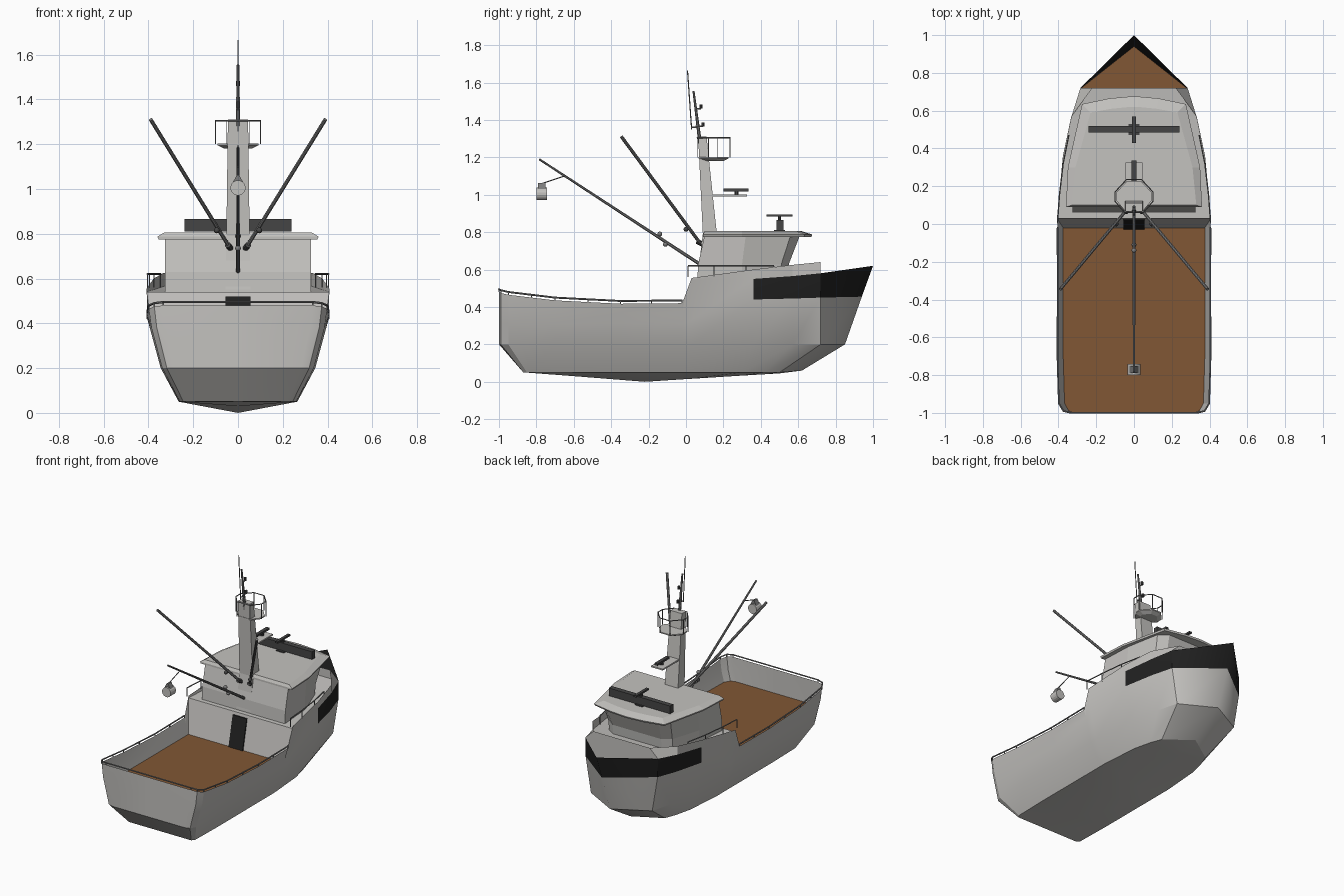
import bpy, math
from mathutils import Vector

cube = bpy.data.objects.get("Cube")
if cube:
    bpy.data.objects.remove(cube)


def material(name, r, g, b):
    m = bpy.data.materials.new(name)
    m.use_nodes = True
    m.diffuse_color = (r, g, b, 1)
    m.node_tree.nodes["Principled BSDF"].inputs["Base Color"].default_value = (r, g, b, 1)
    return m


PAINT = material("pale grey paint", .55, .54, .52)
BLACK = material("black paint", .015, .015, .015)
WOOD = material("brown deck wood", .22, .095, .035)
STEEL = material("grey steel", .2, .2, .2)
DARK = material("dark grey metal", .06, .06, .06)


def mesh(name, verts, faces, mats, mirror=False, smooth=False):
    me = bpy.data.meshes.new(name)
    me.from_pydata([tuple(v) for v in verts], [], faces)
    me.update()
    ob = bpy.data.objects.new(name, me)
    bpy.context.scene.collection.objects.link(ob)
    for m in mats:
        me.materials.append(m)
    if mirror:
        mod = ob.modifiers.new("mirror", "MIRROR")
        mod.use_clip = True
    if smooth:
        bpy.ops.object.select_all(action="DESELECT")
        ob.select_set(True)
        bpy.context.view_layer.objects.active = ob
        bpy.ops.object.shade_smooth_by_angle(angle=math.radians(22))
    return ob


def loft(name, rings, mat, smooth=False):
    """Skin closed rings of equal length and cap both ends."""
    n = len(rings[0])
    faces = [(k*n + i, k*n + (i+1) % n, (k+1)*n + (i+1) % n, (k+1)*n + i)
             for k in range(len(rings)-1) for i in range(n)]
    last = (len(rings)-1)*n
    faces += [tuple(reversed(range(n))), tuple(range(last, last+n))]
    return mesh(name, [v for r in rings for v in r], faces, [mat], smooth=smooth)


def rod(name, a, b, r, mat, sides=8, r_end=None):
    a, b = Vector(a), Vector(b)
    q = (b-a).to_track_quat("Z", "Y")
    circle = [Vector((math.cos(t), math.sin(t), 0))
              for t in (2*math.pi*(i+.5)/sides for i in range(sides))]
    return loft(name, [[a + q @ (c*r) for c in circle],
                       [b + q @ (c*(r if r_end is None else r_end)) for c in circle]],
                mat, smooth=sides > 6)


def box(name, x, y, z, mat):
    return loft(name, [[(x[0], y[0], h), (x[1], y[0], h), (x[1], y[1], h), (x[0], y[1], h)]
                       for h in z], mat)


def ball(name, place, r, mat):
    bpy.ops.mesh.primitive_uv_sphere_add(segments=12, ring_count=8, radius=r, location=place)
    ob = bpy.context.object
    ob.name = name
    ob.data.materials.append(mat)
    bpy.ops.object.shade_smooth()


def rail(name, points, drop, r, mat):
    """Handrail along points, with a post under each point."""
    for a, b in zip(points, points[1:]):
        rod(name, a, b, r, mat, 6)
    for p in points:
        rod(name + "_post", p, Vector(p) - Vector((0, 0, drop)), r*.8, mat, 4)


def both(points, s):
    return [(s*x, y, z) for x, y, z in points]


def outline(half, z):
    """Symmetric plan ring from its right-hand half, listed aft to forward."""
    return [(x, y, z) for x, y in half] + [(-x, y, z) for x, y in reversed(half)]


# Hull stations: bottom y, chine y, upper y, keel z, width, three upper heights
stations = [
    (-.87, -1, -1, .05, .82, .31, .38, .48),
    (-.87, -.99, -.99, .05, .92, .31, .38, .475),
    (-.85, -.95, -.95, .049, .98, .31, .38, .465),
    (-.6, -.7, -.7, .03, 1, .31, .37, .435),
    (-.22, -.35, -.35, 0, 1, .31, .37, .417),
    (-.02, -.02, -.02, .013, 1, .31, .37, .42),
    (.03, .03, .03, .016, 1, .33, .54, .555),
    (.3, .36, .36, .033, .92, .44, .55, .6),
    (.42, .57, .57, .04, .81, .445, .565, .625),
    (.5, .72, .72, .045, .695, .45, .58, .64)]


def beam(z):
    knots = [(.05, .265), (.2, .345), (.42, .405), (.64, .41)]
    for (z0, x0), (z1, x1) in zip(knots, knots[1:]):
        if z <= z1:
            return x0 + (x1-x0)*(z-z0)/(z1-z0)
    return .41


verts = []
for low, mid, up, keel, w, za, zb, zc in stations:
    verts += [(0, low, keel), (w*beam(.05), low, .05), (w*beam(.2), mid, .2)]
    verts += [(w*beam(z), up, z) for z in (za, zb, zc)]
verts[-1] = (.22, .72, .64)
N = len(stations)
verts += [(0, .62, .06), (0, .62, .06), (0, .85, .2), (0, .94, .455), (0, 1, .62)]
faces, tint = [], []
for s in range(N):
    for r in range(5 if s < N-1 else 4):
        a, b = s*6 + r, (s+1)*6 + r
        faces.append((a, b, b+1, a+1) if (s < N-1 or r) else (a, b, a+1))
        tint.append(int(r == 3 and s >= 7))
# Transom and breakwater close the two ends
c = len(verts)
verts += [(0, -1, .2), (0, -1, .48), (0, .72, .45), (0, .72, .64)]
e = (N-1)*6
faces += [(0, 1, 2, c), (c, 2, 3, 4, 5, c+1), (c+2, e+3, e+4, e+5, c+3)]
tint += [0, 0, 0]
hull = mesh("hull", verts, faces, [PAINT, BLACK], mirror=True, smooth=True)
for p, t in zip(hull.data.polygons, tint):
    p.material_index = t


def deck(name, first, last, row, mat):
    edge = [verts[s*6 + row] for s in range(first, last+1)]
    pts = edge + [(0, p[1], p[2]) for p in edge]
    n = len(edge)
    mesh(name, pts, [(i, i+1, n+i+1, n+i) for i in range(n-1)], [mat], mirror=True)


deck("main_deck", 0, 5, 3, WOOD)
deck("upper_deck", 6, N-1, 4, PAINT)
mesh("bow_deck", [(.278, .721, .46), (0, .94, .46), (-.278, .721, .46)], [(0, 1, 2)], [WOOD])
mesh("aft_bulkhead", [verts[33], verts[40], (0, .03, .54), (0, -.02, .31)],
     [(0, 1, 2, 3)], [PAINT], mirror=True)
loft("aft_door", [[(x, -.028, .31), (x, .018, .52), (x, .026, .52), (x, -.02, .31)]
                  for x in (-.055, .055)], BLACK)

# Bulwark rails
stern = [Vector(verts[s*6 + 5]) for s in range(6)]
path = [stern[0]]
for a, b in zip(stern, stern[1:]):
    n = 2 if (b-a).length > .2 else 1
    path += [a.lerp(b, (i+1)/n) for i in range(n)]
path = [p + Vector((0, 0, .015)) for p in path]
for s in (1, -1):
    rail("stern_rail", both(path, s), .015, .005, STEEL)
    rail("side_rail", both([(.405, .01, .62), (.395, .15, .62), (.375, .32, .62),
                            (.345, .47, .62)], s), .06, .004, STEEL)
rod("transom_rail", path[0], (-path[0].x, path[0].y, path[0].z), .005, STEEL, 6)

# Wheelhouse and its roof
loft("wheelhouse", [
    outline([(.325, .06), (.315, .3), (.25, .5), (.19, .54)], .53),
    outline([(.325, .065), (.315, .3), (.25, .51), (.19, .55)], .63),
    outline([(.325, .1), (.315, .32), (.27, .56), (.21, .61)], .785)], PAINT)
loft("wheelhouse_roof", [
    outline([(.355, .09), (.345, .3), (.27, .63), (.13, .66), (.02, .67)], .775),
    outline([(.36, .09), (.35, .3), (.275, .635), (.13, .665), (.02, .675)], .787),
    outline([(.33, .1), (.31, .3), (.23, .59), (.12, .61), (.02, .62)], .805)], PAINT)

# Roof radar
box("roof_light_bar", (-.24, .24), (.485, .52), (.81, .865), DARK)
box("roof_bar_foot", (-.03, .03), (.47, .53), (.8, .812), DARK)
rod("scanner_stem", (0, .5, .86), (0, .5, .885), .01, DARK)
box("scanner_arm", (-.01, .01), (.43, .57), (.883, .895), DARK)

# Mast, radar shelf and lookout
loft("mast", [[(-w, a, z), (w, a, z), (w, b, z), (-w, b, z)]
              for w, a, b, z in ((.055, .06, .19, .55), (.052, .09, .165, .79),
                                 (.045, .065, .11, 1.31))], PAINT)
box("radar_shelf", (-.045, .045), (.11, .325), (.99, 1), PAINT)
rod("radar_stem", (0, .27, 1), (0, .27, 1.02), .012, DARK)
box("radar_arm", (-.012, .012), (.2, .335), (1.018, 1.032), DARK)
nest = [(.05, .06), (.1, .12), (.1, .17), (.04, .235)]
loft("lookout_floor", [outline([(x*k, .15 + (y-.15)*k) for x, y in nest], z)
                       for k, z in ((.6, 1.18), (.92, 1.195), (.92, 1.203))], PAINT)
ring = outline(nest, 1.305)
rail("lookout_rail", ring + ring[:1], .105, .0035, STEEL)
rod("topmast", (0, .085, 1.2), (0, .04, 1.555), .012, STEEL, 8, .006)
rod("aerial_bracket", (0, .07, 1.36), (0, .03, 1.36), .004, STEEL, 6)
rod("aerial", (0, .03, 1.35), (0, .008, 1.665), .003, STEEL, 6)
for y, z in ((.08, 1.46), (.09, 1.365)):
    rod("lamp_arm", (0, .05, z), (0, y, z), .004, STEEL, 6)
    rod("mast_lamp", (0, y, z), (0, y, z + .022), .009, DARK)

# Booms, blocks and hanging lamp
for s in (1, -1):
    rod("side_boom", (s*.035, .08, .735), (s*.39, -.345, 1.31), .009, STEEL)
    rod("boom_foot", (s*.03, .1, .73), (s*.045, .06, .75), .014, DARK)
    ball("side_block", (s*.095, 0, .815), .013, DARK)
rod("cargo_boom", (0, .08, .625), (0, -.785, 1.19), .01, STEEL, 8, .006)
for y, z in ((-.14, .79), (-.11, .735)):
    ball("boom_block", (0, y, z), .013, STEEL)
rod("lamp_line", (0, -.65, 1.1), (0, -.77, 1.06), .003, STEEL, 6)
rod("hanging_lamp", (0, -.8, 1.005), (0, -.742, 1.005), .034, PAINT, 16)
loft("lamp_cap", [[(-w, -.79, z), (w, -.79, z), (w, -.752, z), (-w, -.752, z)]
                  for w, z in ((.025, 1.025), (.006, 1.062))], STEEL)
